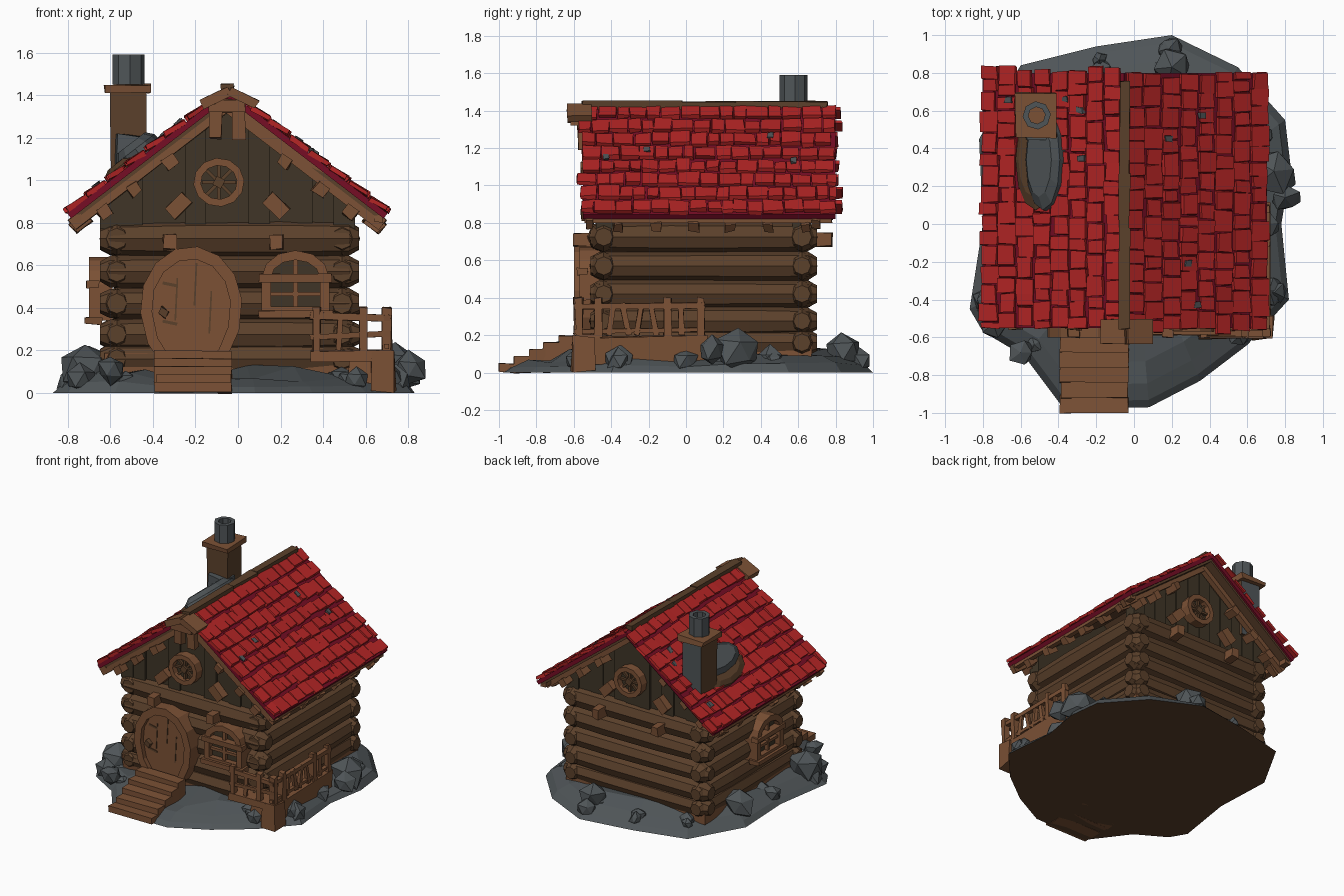
import bpy, bmesh, random
from math import sin, cos, pi, atan2, hypot
from mathutils import Matrix, Vector

random.seed(4)
old = bpy.data.objects.get("Cube")
if old:
    bpy.data.objects.remove(old)


def material(name, *rgb):
    m = bpy.data.materials.new(name)
    m.use_nodes = True
    m.diffuse_color = (*rgb, 1)
    m.node_tree.nodes["Principled BSDF"].inputs["Base Color"].default_value = (*rgb, 1)
    return m


TRIM = material("light wood", .2, .083, .036)
LOG = material("log brown", .105, .052, .024)
BOARD = material("dark boards", .05, .036, .02)
STONE = material("grey stone", .078, .09, .096)
RED = material("red shingle", .45, .018, .018)
CRIMSON = material("crimson underlay", .18, .004, .018)

I = Matrix.Identity(4)


def finish(name, bm, *mats):
    bmesh.ops.recalc_face_normals(bm, faces=bm.faces)
    me = bpy.data.meshes.new(name)
    bm.to_mesh(me)
    bm.free()
    for m in mats:
        me.materials.append(m)
    ob = bpy.data.objects.new(name, me)
    bpy.context.collection.objects.link(ob)
    return ob


def box(bm, centre, size, M=I, mat=0, wobble=0, tilt=0, axis='Y'):
    T = M @ Matrix.Translation(centre) @ Matrix.Rotation(tilt, 4, axis)
    new = bmesh.ops.create_cube(bm, size=1)["verts"]
    for v in new:
        v.co = T @ Vector([c * s + random.uniform(-wobble, wobble) for c, s in zip(v.co, size)])
    for f in {f for v in new for f in v.link_faces}:
        f.material_index = mat


def beam(bm, a, b, w, h, M=I, wobble=.004):
    a, b = Vector(a), Vector(b)
    d = b - a
    R = d.to_track_quat('X', 'Z').to_matrix().to_4x4()
    box(bm, (0, 0, 0), (d.length, w, h), M @ Matrix.Translation((a + b) / 2) @ R, wobble=wobble)


def loft(bm, rings, mat=0):
    rows = [[bm.verts.new(p) for p in r] for r in rings]
    n = len(rows[0])
    for p, q in zip(rows, rows[1:]):
        for i in range(n):
            bm.faces.new((p[i], p[(i + 1) % n], q[(i + 1) % n], q[i])).material_index = mat
    return rows


def log(bm, a, b, r):
    # eight-sided trunk with worn, tapered ends
    a, b = Vector(a), Vector(b)
    R = (b - a).to_track_quat('Z', 'Y').to_matrix()
    rings = []
    for t, k in ((0, .6), (.04, .95), (.35, 1), (.7, 1.03), (.96, .95), (1, .6)):
        k *= r * random.uniform(.95, 1.05)
        rings.append([a.lerp(b, t) + R @ Vector((k * cos(i * pi / 4), k * sin(i * pi / 4), 0)) for i in range(8)])
    rows = loft(bm, rings)
    bm.faces.new(rows[0])
    bm.faces.new(rows[-1])


def prism(bm, pts, y0, y1, M=I, mat=0):
    rows = loft(bm, [[M @ Vector((u, y, v)) for u, v in pts] for y in (y0, y1)], mat)
    for r in rows:
        bm.faces.new(r).material_index = mat


def frame(bm, outer, inner, y0, y1, M=I):
    seq = ((outer, y1), (outer, y0), (inner, y0), (inner, y1))
    loft(bm, [[M @ Vector((u, y, v)) for u, v in pts] for pts, y in seq])


def oval(w, up, down, n=14):
    return [(w * cos(t), (up if sin(t) > 0 else down) * sin(t)) for t in (i * 2 * pi / n + .1 for i in range(n))]


def arch(w, spring, top, low):
    return [(w, low)] + [(w * cos(i * pi / 6), spring + (top - spring) * sin(i * pi / 6)) for i in range(7)] + [(-w, low)]


def wall(x, y, z, turn=0):
    return Matrix.Translation((x, y, z)) @ Matrix.Rotation(turn, 4, 'Z')


def rock(bm, x, y, z, r):
    new = bmesh.ops.create_icosphere(bm, subdivisions=1, radius=r)["verts"]
    S = Matrix.Rotation(random.uniform(0, pi), 3, 'Z')
    for v in new:
        v.co = S @ (v.co * random.uniform(.75, 1.2)) + Vector((x, y, z))
        v.co.z = max(v.co.z, .005)


# Rocky mound with a flat earth underside
shore = [(-.87, -.45), (-.8, 0), (-.82, .45), (-.6, .84), (-.2, .94), (.2, 1), (.55, .83), (.8, .55), (.83, .3),
         (.78, 0), (.82, -.4), (.6, -.64), (.35, -.83), (.08, -.97), (-.37, -.98), (-.58, -.7), (-.8, -.57)]
bm = bmesh.new()
rows = loft(bm, [[(x * k, y * k, z * random.uniform(.6, 1.4) if z else 0) for x, y in shore]
                 for k, z in ((1, 0), (.96, .04), (.87, .07), (.75, .1), (.5, .1))])
bm.faces.new(rows[-1])
bm.faces.new(rows[0]).material_index = 1
finish("ground_mound", bm, STONE, LOG)

bm = bmesh.new()
for i in range(30):
    x, y = random.choice(shore)
    k = random.uniform(.8, .93)
    if y > -.75:
        rock(bm, x * k, y * k, .06, random.uniform(.04, .085))
for x, y, r in ((-.72, -.42, .13), (.74, .28, .13), (.8, .14, .08), (-.6, -.68, .07), (-.7, .35, .12), (.2, .83, .1)):
    rock(bm, x, y, .11, r)
finish("boulders", bm, STONE)

# Log walls around a solid core
X0, X1, Y0, Y1 = -.57, .49, -.44, .62
MX, MY = (X0 + X1) / 2, (Y0 + Y1) / 2
bm = bmesh.new()
box(bm, (MX, MY, .43), (X1 - X0, Y1 - Y0, .72))
for z, r in ((.16, .075), (.275, .075), (.42, .075), (.57, .078), (.725, .083)):
    for y in (Y0, Y1):
        log(bm, (X0 - .08, y, z), (X1 + .08, y, z), r)
    for x in (X0, X1):
        log(bm, (x, Y0 - .07, z), (x, Y1 + .08, z), r)
finish("log_walls", bm, LOG)

bm = bmesh.new()
box(bm, (MX, MY, .12), (1.17, 1.17, .14), wobble=.01)
finish("foundation", bm, TRIM)

# Roof: each slope is an underlay, a lining and rows of shingles
RIDGE, HALF, DROP = 1.415, .75, .575
PITCH, SPAN = atan2(DROP, HALF), hypot(HALF, DROP)
ROWS, LONG = 8, 1.35
for side, turn in (("left", 0), ("right", pi)):
    M = wall(MX - .01, .125, RIDGE, turn) @ Matrix.Rotation(PITCH, 4, 'Y')
    bm = bmesh.new()
    box(bm, (SPAN / 2, 0, -.01), (SPAN, LONG, .03), M)
    box(bm, (SPAN / 2, 0, -.033), (SPAN - .03, LONG - .03, .016), M, 2)
    step = SPAN / ROWS
    for r in range(ROWS):
        y = -LONG / 2 - random.uniform(0, .04)
        while y < LONG / 2 - .03:
            w = min(random.uniform(.06, .12), LONG / 2 + .005 - y)
            size = (step * random.uniform(.68, .95), w - .006, .022)
            centre = (step * (r + .5) + random.uniform(-.008, .008), y + w / 2, .015)
            box(bm, centre, size, M, 1, .005, -.1)
            y += w
    for i in range(4):
        box(bm, (random.uniform(.2, .85), random.uniform(-.6, .6), .025), (.04, .03, .018), M, 3, .006)
    finish(side + "_roof", bm, CRIMSON, RED, LOG, STONE)

bm = bmesh.new()
for y, l in ((-.29, .53), (.12, .29), (.51, .49)):
    box(bm, (MX - .01, y, RIDGE + .015), (.055, l, .04), wobble=.006)
finish("ridge_beam", bm, LOG)


def roof_z(x):
    return RIDGE - abs(x - MX + .01) * DROP / HALF


# Gable ends: dark planks, barge boards, purlin ends, braces and round window
for name, y, turn in (("front", Y0, 0), ("back", Y1, pi)):
    G = wall(MX - .01, y, 0, turn)
    bm = bmesh.new()
    n, width = 12, 1.2
    for i in range(n):
        a, b = [(k / n - .5) * width for k in (i, i + 1)]
        top = [RIDGE - .03 - abs(u) * DROP / HALF for u in (a, b)]
        prism(bm, [(a, .77), (b, .77), (b, top[1]), (a, top[0])], random.uniform(-.045, -.015), .05, G)
    finish(name + "_gable_planks", bm, BOARD)

    bm = bmesh.new()
    for s in (-1, 1):
        low, high = RIDGE - .065 - DROP, RIDGE - .065
        beam(bm, (s * (HALF - .02), -.075, low + .015), (0, -.075, high), .04, .055, G)
        for u, l in ((.27, .1), (.44, .08), (.58, .1)):
            z = RIDGE - .12 - u * DROP / HALF
            box(bm, (s * u, -.07, z), (.06, l, .055), G, wobble=.006, tilt=s * PITCH)
        beam(bm, (s * .19, -.06, .92), (s * .27, -.06, .84), .06, .07, G)
        box(bm, (s * .25 - .02, -.11, .71), (.06, .1, .07), G, wobble=.006)
    finish(name + "_gable_timbers", bm, TRIM)

    bm = bmesh.new()
    C = G @ wall(-.04, 0, .99)
    frame(bm, oval(.12, .115, .115, 12), oval(.085, .08, .08, 12), -.1, .0, C)
    prism(bm, oval(.09, .085, .085, 12), -.055, 0, C, 1)
    for i in range(4):
        box(bm, (0, -.065, 0), (.16, .02, .016), C, 2, tilt=i * pi / 4)
    box(bm, (0, -.075, 0), (.045, .03, .045), C, 2, tilt=.5)
    finish(name + "_round_window", bm, TRIM, BOARD, LOG)

# Carved cap over the front ridge
bm = bmesh.new()
for s in (-1, 1):
    beam(bm, (MX, -.57, 1.42), (MX + s * .13, -.57, 1.355), .13, .045)
    box(bm, (MX + s * .055 - .01, -.55, 1.27), (.055, .06, .15), wobble=.006)
box(bm, (MX - .01, -.57, 1.35), (.17, .09, .06), wobble=.005)
finish("ridge_cap", bm, TRIM)

# Eave beams and rafter ends
bm = bmesh.new()
for s in (-1, 1):
    x = MX - .01 + s * (HALF - .04)
    beam(bm, (x, -.54, .82), (x, .78, .82), .045, .035)
    for i in range(6):
        box(bm, (x - s * .02, -.36 + i * .2, .8), (.09, .05, .05), wobble=.008, tilt=s * PITCH)
finish("eave_timbers", bm, TRIM)

# Round-topped door, drawn from an egg outline
D = wall(-.22, -.5, .41)
bm = bmesh.new()
frame(bm, oval(.24, .28, .34), oval(.185, .22, .29), -.1, .06, D)
prism(bm, oval(.2, .23, .3), -.065, .03, D)
for u, top in ((-.07, .12), (.02, .19), (.09, .06)):
    box(bm, (u, -.066, top - .09), (.008, .006, .2), D, 1, tilt=.05)
for z in (-.08, .1):
    box(bm, (-.1, -.066, z), (.07, .008, .014), D, 1, tilt=.2)
box(bm, (-.13, -.08, -.03), (.04, .03, .035), D, 1, .006, .6)
finish("front_door", bm, TRIM, LOG)

bm = bmesh.new()
for i in range(5):
    z = .2 - i * .038
    box(bm, (-.21, -.635 - i * .08, z / 2), (.36, .09, z), wobble=.005, tilt=random.uniform(-.02, .02), axis='Z')
finish("front_steps", bm, TRIM)

# Arched windows
for name, W in (("front_window", wall(.27, -.52, .37)), ("right_window", wall(-.65, -.02, .34, -pi / 2))):
    bm = bmesh.new()
    frame(bm, arch(.16, .17, .3, .0), arch(.115, .17, .255, .035), -.05, .06, W)
    prism(bm, arch(.13, .17, .27, .02), -.008, .05, W, 1)
    box(bm, (0, -.035, .17), (.34, .06, .035), W, wobble=.004)
    box(bm, (0, -.03, .0), (.35, .08, .035), W, wobble=.004)
    box(bm, (0, -.02, .13), (.022, .03, .26), W)
    box(bm, (0, -.02, .095), (.24, .025, .02), W)
    finish(name, bm, TRIM, BOARD)

# Corner porch with railings
bm = bmesh.new()
box(bm, (.53, -.53, .175), (.38, .15, .05), wobble=.008)
box(bm, (.62, -.24, .12), (.2, .7, .14), wobble=.01)
box(bm, (.68, -.55, .1), (.11, .12, .19), wobble=.01)
finish("porch_deck", bm, TRIM)
bm = bmesh.new()
for x, y in ((.37, -.58), (.59, -.58), (.7, -.57), (.7, -.47), (.7, -.1), (.7, .08)):
    box(bm, (x, y, .295), (.04, .04, .21), wobble=.006)
beam(bm, (.34, -.58, .36), (.72, -.58, .35), .03, .03)
beam(bm, (.34, -.58, .26), (.72, -.58, .28), .025, .025)
beam(bm, (.7, -.6, .35), (.7, .1, .36), .03, .03)
beam(bm, (.7, -.6, .22), (.7, .1, .23), .025, .025)
for i in range(6):
    lean = random.uniform(-.02, .02)
    y = -.4 + i * .075
    beam(bm, (.7, y - lean, .2), (.7, y + lean, .37), .024, .028)
beam(bm, (.47, -.58, .2), (.48, -.58, .36), .025, .025)
finish("porch_railing", bm, TRIM)

# Chimney: stone flashing on the slope, stack, cap slab and pot
R = wall(-.48, .34, roof_z(-.48)) @ Matrix.Rotation(-PITCH, 4, 'Y')
bm = bmesh.new()
for shift, size, lift, mat in ((-.03, .14, .05, 1), (.035, .12, .085, 0)):
    rows = loft(bm, [[R @ Vector((shift + size * k * cos(t), .28 * k * sin(t), z)) for t in (i * pi / 6 for i in range(12))]
                     for k, z in ((1, -.02), (.95, lift * .6), (.7, lift))], mat)
    bm.faces.new(rows[-1]).material_index = mat
finish("chimney_flashing", bm, STONE, LOG)

bm = bmesh.new()
box(bm, (-.515, .575, 1.2), (.17, .18, .44), wobble=.006)
bm.normal_update()
for f in bm.faces:
    f.material_index = int(f.normal.y > .7)
box(bm, (-.5, .5, 1.1), (.15, .14, .2), mat=1, wobble=.02)
finish("chimney_stack", bm, LOG, STONE)
bm = bmesh.new()
box(bm, (-.52, .575, 1.43), (.215, .24, .04), wobble=.006)
finish("chimney_cap", bm, TRIM)
bm = bmesh.new()
frame(bm, oval(.075, .075, .075, 8), oval(.045, .045, .045, 8), -.14, 0,
      Matrix.Translation((-.515, .575, 1.45)) @ Matrix.Rotation(-pi / 2, 4, 'X'))
finish("chimney_pot", bm, STONE)
